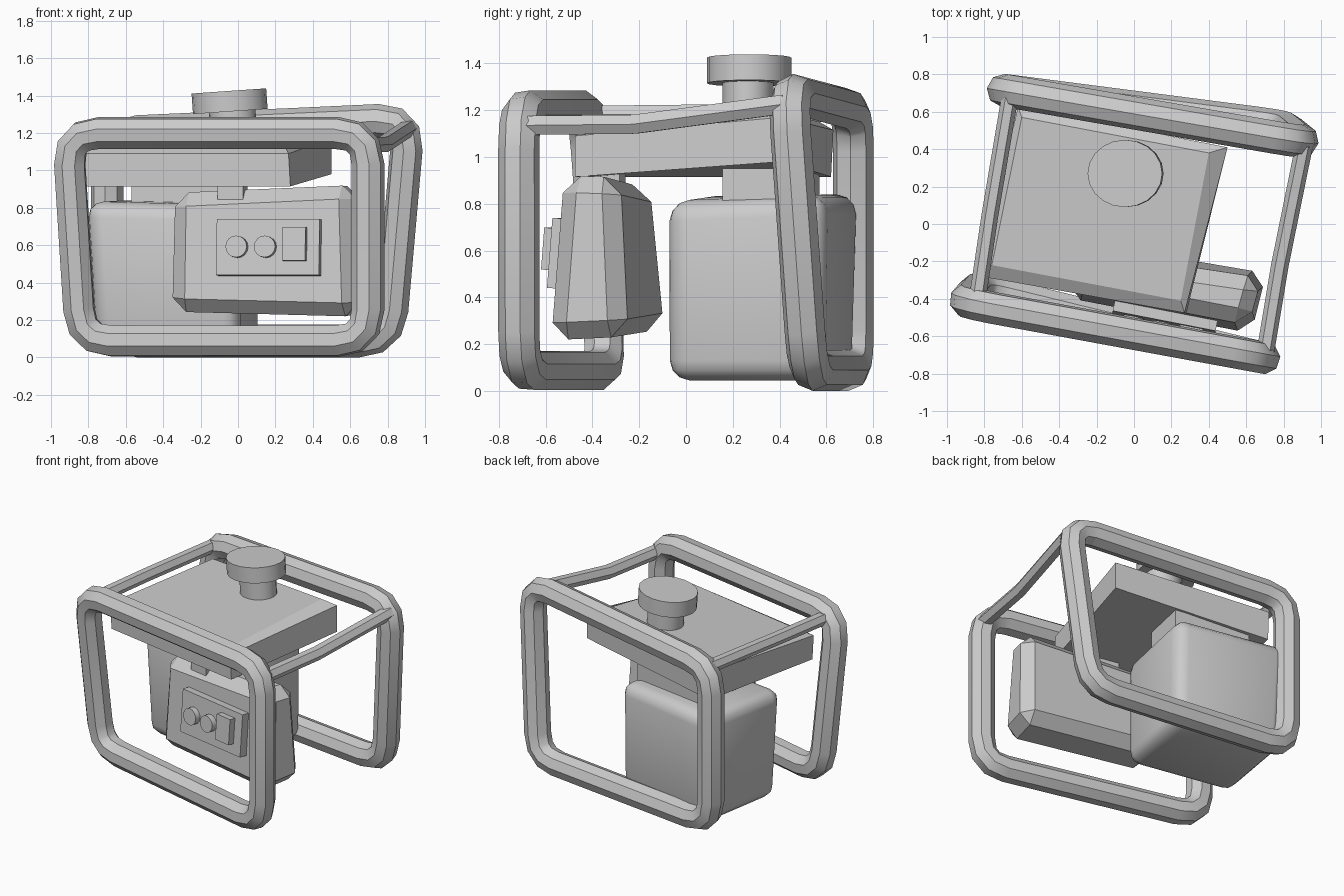
import bpy, bmesh
from math import radians
from mathutils import Vector, Matrix

if "Cube" in bpy.data.objects:
    bpy.data.objects.remove(bpy.data.objects["Cube"])

YAW = radians(-11)


def finish(ob, angle=35):
    bpy.ops.object.select_all(action='DESELECT')
    ob.select_set(True)
    bpy.context.view_layer.objects.active = ob
    bpy.ops.object.shade_smooth_by_angle(angle=radians(angle))
    return ob


def add_mesh(name, bm):
    bmesh.ops.recalc_face_normals(bm, faces=bm.faces[:])
    me = bpy.data.meshes.new(name)
    bm.to_mesh(me)
    bm.free()
    ob = bpy.data.objects.new(name, me)
    bpy.context.collection.objects.link(ob)
    return ob


def block(name, bottom, top, bevel=0.0, segments=1, angle=20):
    """Six-sided body between a bottom and a top quad."""
    bm = bmesh.new()
    b = [bm.verts.new(p) for p in bottom]
    t = [bm.verts.new(p) for p in top]
    bm.faces.new(b)
    bm.faces.new(t)
    for i in range(4):
        j = (i + 1) % 4
        bm.faces.new((b[i], b[j], t[j], t[i]))
    if bevel:
        bmesh.ops.bevel(bm, geom=bm.edges[:], offset=bevel, segments=segments,
                        profile=0.5, affect='EDGES')
    return finish(add_mesh(name, bm), angle)


def tube(name, pts, radius, closed=False, fillet=0.0, res=2):
    """Round bar along a path; closed paths get rounded corners."""
    pts = [Vector(p) for p in pts]
    path = []
    if fillet:
        for i, p in enumerate(pts):
            a = p + (pts[i - 1] - p).normalized() * fillet
            c = p + (pts[(i + 1) % len(pts)] - p).normalized() * fillet
            path += [a * (1 - t) ** 2 + p * 2 * t * (1 - t) + c * t * t
                     for t in (0, 1 / 3, 2 / 3, 1)]
    else:
        path = pts
    cu = bpy.data.curves.new(name, 'CURVE')
    cu.dimensions = '3D'
    cu.bevel_depth = radius
    cu.bevel_resolution = res
    cu.use_fill_caps = True
    sp = cu.splines.new('POLY')
    sp.points.add(len(path) - 1)
    for q, p in zip(sp.points, path):
        q.co = (*p, 1)
    sp.use_cyclic_u = closed
    ob = bpy.data.objects.new(name, cu)
    bpy.context.collection.objects.link(ob)
    bpy.ops.object.select_all(action='DESELECT')
    ob.select_set(True)
    bpy.context.view_layer.objects.active = ob
    bpy.ops.object.convert(target='MESH')
    return finish(bpy.context.object, 40)


def shape(name, mat, size, sides=0):
    """Box, or cylinder when sides is given, scaled to size."""
    bm = bmesh.new()
    m = mat @ Matrix.Diagonal((*size, 1))
    if sides:
        bmesh.ops.create_cone(bm, cap_ends=True, segments=sides, radius1=0.5,
                              radius2=0.5, depth=1, matrix=m)
    else:
        bmesh.ops.create_cube(bm, size=1, matrix=m)
    return finish(add_mesh(name, bm), 30)


# tubular frame loops
tube("front_frame", [(-.91, -.42, 1.2), (.695, -.715, 1.2),
                     (.695, -.715, .088), (-.84, -.34, .088)], .088, True, .17)
tube("back_frame", [(-.70, .715, 1.2), (.915, .435, 1.275),
                    (.81, .52, .088), (-.70, .715, .088)], .088, True, .17)

# top cross bars
tube("left_bar", [(-.84, -.42, 1.18), (-.77, .05, 1.185), (-.66, .70, 1.19)], .045, res=1)
tube("right_bar", [(.70, -.70, 1.135), (.78, -.22, 1.14), (.91, .42, 1.225)], .047, res=1)

# fuel tank with sloped top rim
base = [(-.81, -.28, .915), (.28, -.475, .915), (.5, .41, .98), (-.62, .62, .915)]
rim = [(-.82, -.28, 1.09), (.27, -.475, 1.09), (.5, .41, 1.17), (-.62, .63, 1.115)]
block("fuel_tank", base, rim)
lid = [(-.76, -.22, 1.13), (.25, -.41, 1.13), (.40, .38, 1.2), (-.60, .57, 1.15)]
block("fuel_tank_top", rim, lid)

# filler neck and cap
tilt = Matrix.Translation((-.045, .27, 1.37)) @ Matrix.Rotation(radians(-4), 4, 'Y')
shape("fuel_cap", tilt, (.4, .36, .11), 20)
shape("filler_neck", tilt @ Matrix.Translation((.01, -.005, -.13)), (.25, .22, .2), 20)

# engine body
block("engine", [(-.77, .06, .045), (0, -.085, .045), (.12, .58, .045), (-.66, .72, .045)],
      [(-.82, .06, .835), (0, -.085, .81), (.12, .59, .84), (-.69, .745, .84)],
      .085, 3, 30)
block("engine_mount", [(-.57, .25, .75), (-.02, .155, .75), (.05, .48, .75), (-.5, .57, .75)],
      [(-.57, .25, .95), (-.02, .155, .95), (.05, .48, .95), (-.5, .57, .95)])

# control box
block("control_box",
      [(-.36, -.40, .24), (.63, -.59, .215), (.71, -.26, .23), (-.32, -.08, .26)],
      [(-.35, -.35, .88), (.61, -.535, .925), (.68, -.29, .915), (-.31, -.145, .88)],
      .075)
shape("tank_bracket", Matrix.Translation((-.03, -.33, .89)) @ Matrix.Rotation(YAW, 4, 'Z'),
      (.14, .12, .09))

# control panel, dials and switch
panel = (Matrix.Translation((.165, -.50, .588)) @ Matrix.Rotation(YAW, 4, 'Z')
         @ Matrix.Rotation(radians(-4.5), 4, 'X'))
shape("panel_plate", panel, (.56, .06, .3))
for i, x in enumerate((-.165, -.01)):
    m = panel @ Matrix.Translation((x, -.04, 0)) @ Matrix.Rotation(radians(90), 4, 'X')
    shape(f"dial_{i + 1}", m, (.116, .116, .06), 16)
shape("switch", panel @ Matrix.Translation((.15, -.045, .015)), (.125, .06, .18))
